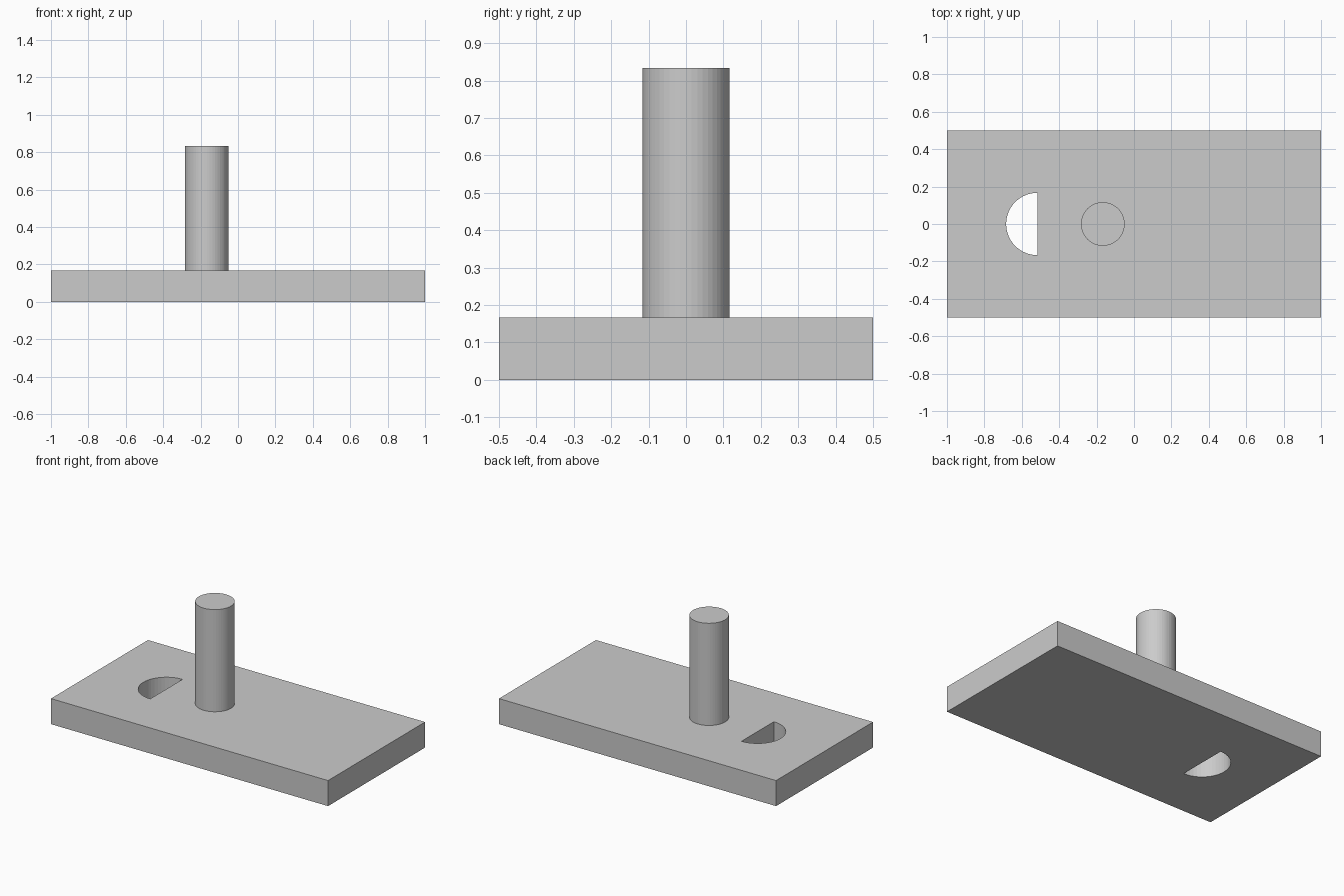
import bpy
import bmesh
from math import sin, cos, pi

if "Cube" in bpy.data.objects:
    bpy.data.objects.remove(bpy.data.objects["Cube"])

THICK = 1 / 6      # plate thickness
TOP = 5 / 6        # top of the post
SIDES = 48


def prism(name, outline, z0, z1):
    """Extrude a counter-clockwise xy outline from z0 up to z1."""
    bm = bmesh.new()
    base = bm.faces.new([bm.verts.new((x, y, z0)) for x, y in outline])
    ext = bmesh.ops.extrude_face_region(bm, geom=[base], use_keep_orig=True)
    verts = [g for g in ext["geom"] if isinstance(g, bmesh.types.BMVert)]
    bmesh.ops.translate(bm, verts=verts, vec=(0, 0, z1 - z0))
    bmesh.ops.recalc_face_normals(bm, faces=bm.faces)
    mesh = bpy.data.meshes.new(name)
    bm.to_mesh(mesh)
    bm.free()
    obj = bpy.data.objects.new(name, mesh)
    bpy.context.collection.objects.link(obj)
    return obj


def arc(cx, r, start, sweep, count):
    return [(cx + r * cos(start + sweep * i / SIDES),
             r * sin(start + sweep * i / SIDES)) for i in range(count)]


# Base plate
plate = prism("base_plate", [(-1, -0.5), (1, -0.5), (1, 0.5), (-1, 0.5)], 0, THICK)

# Half-round through hole, flat side facing the post
cutter = prism("hole_cutter", arc(-0.517, 1 / 6, pi / 2, 2 * pi, SIDES // 2 + 1),
               -0.1, THICK + 0.1)
cutter.hide_render = True
cut = plate.modifiers.new("half_round_hole", "BOOLEAN")
cut.operation = "DIFFERENCE"
cut.solver = "EXACT"
cut.object = cutter
bpy.context.view_layer.objects.active = plate
bpy.ops.object.modifier_apply(modifier=cut.name)
bpy.data.objects.remove(cutter)

# Upright round post
prism("post", arc(-1 / 6, 0.1167, 0, 2 * pi, SIDES), THICK, TOP)
